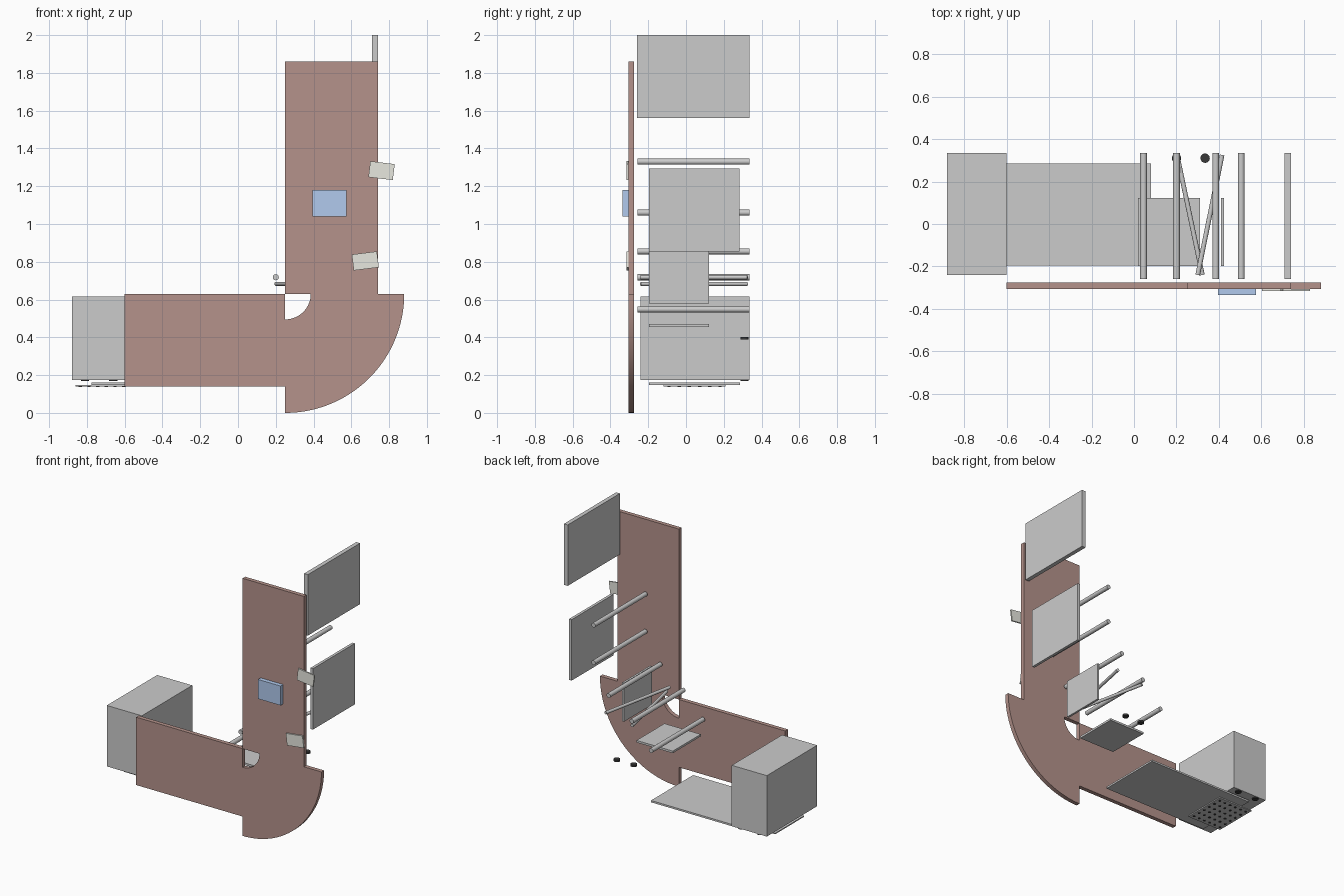
import bpy, bmesh, math
from mathutils import Vector

cube = bpy.data.objects.get("Cube")
if cube:
    bpy.data.objects.remove(cube, do_unlink=True)


def material(name, r, g, b):
    m = bpy.data.materials.new(name)
    m.use_nodes = True
    m.diffuse_color = (r, g, b, 1)
    m.node_tree.nodes["Principled BSDF"].inputs["Base Color"].default_value = (r, g, b, 1)
    return m


BROWN = material("brown_panel", 0.46, 0.29, 0.26)
BLUE = material("blue_display", 0.44, 0.59, 0.85)
PALE = material("pale_label", 0.8, 0.8, 0.74)
DARK = material("dark_rubber", 0.04, 0.04, 0.04)


def box(name, x, y, z, mat=None, tilt=0):
    """Box from its (min, max) ranges, tilted about the y axis."""
    bpy.ops.mesh.primitive_cube_add(size=1, location=[sum(r) / 2 for r in (x, y, z)])
    ob = bpy.context.object
    ob.name = name
    ob.scale = [r[1] - r[0] for r in (x, y, z)]
    ob.rotation_euler.y = math.radians(tilt)
    if mat:
        ob.data.materials.append(mat)
    return ob


def rod(name, start, end, radius, mat=None):
    """Cylinder between two points."""
    a, b = Vector(start), Vector(end)
    bpy.ops.mesh.primitive_cylinder_add(vertices=24, radius=radius, depth=(b - a).length,
                                        location=(a + b) / 2)
    ob = bpy.context.object
    ob.name = name
    ob.rotation_euler = (b - a).to_track_quat('Z', 'Y').to_euler()
    bpy.ops.object.shade_smooth_by_angle()
    if mat:
        ob.data.materials.append(mat)
    return ob


# Side panel: horizontal arm, upright arm and quarter-ring elbow
SIDE = (-0.305, -0.275)
box("side_panel_lower", (-0.6, 0.25), SIDE, (0.14, 0.63), BROWN)
box("side_panel_upright", (0.25, 0.74), SIDE, (0.63, 1.86), BROWN)


def elbow(name, cx, cz, inner, outer, steps=40):
    bm = bmesh.new()
    rings = []
    for r in (inner, outer):
        angles = [-math.pi / 2 * i / steps for i in range(steps + 1)]
        rings.append([bm.verts.new((cx + r * math.cos(t), SIDE[0], cz + r * math.sin(t)))
                      for t in angles])
    a, b = rings
    for i in range(steps):
        bm.faces.new((a[i], b[i], b[i + 1], a[i + 1]))
    out = bmesh.ops.extrude_face_region(bm, geom=bm.faces[:])
    moved = [v for v in out["geom"] if isinstance(v, bmesh.types.BMVert)]
    bmesh.ops.translate(bm, vec=(0, SIDE[1] - SIDE[0], 0), verts=moved)
    bmesh.ops.recalc_face_normals(bm, faces=bm.faces[:])
    me = bpy.data.meshes.new(name)
    bm.to_mesh(me)
    bm.free()
    me.materials.append(BROWN)
    ob = bpy.data.objects.new(name, me)
    bpy.context.collection.objects.link(ob)
    bpy.ops.object.select_all(action='DESELECT')
    ob.select_set(True)
    bpy.context.view_layer.objects.active = ob
    bpy.ops.object.shade_smooth_by_angle()


elbow("side_panel_elbow", 0.25, 0.63, 0.135, 0.63)

# Display and tilted labels on the outside of the panel
box("display", (0.395, 0.575), (-0.335, -0.305), (1.04, 1.18), BLUE)
LABEL = (-0.315, -0.305)
box("upper_label", (0.695, 0.825), LABEL, (1.24, 1.325), PALE, 7)
box("lower_label", (0.607, 0.741), LABEL, (0.762, 0.847), PALE, -7)

# End housing, top board and inner plates
box("end_housing", (-0.88, -0.6), (-0.24, 0.335), (0.175, 0.615))
box("top_board", (0.71, 0.74), (-0.26, 0.335), (1.56, 2.0))
box("back_plate", (0.715, 0.735), (-0.195, 0.283), (0.855, 1.295))
box("small_plate", (0.41, 0.425), (-0.197, 0.122), (0.578, 0.857))
box("shelf_plate", (0.02, 0.31), (-0.197, 0.122), (0.455, 0.47))
box("floor_plate", (-0.775, 0.08), (-0.195, 0.285), (0.147, 0.16))

# Vent plate with rows of dark studs underneath
box("vent_plate", (-0.86, -0.58), (-0.12, 0.21), (0.139, 0.147))
for i in range(6):
    for j in range(6):
        x, y = -0.835 + i * 0.046, -0.09 + j * 0.054
        rod(f"vent_stud_{i}_{j}", (x, y, 0.136), (x, y, 0.142), 0.009, DARK)

# Straight rollers across the width
for i, (x, z) in enumerate([(0.045, 0.548), (0.2, 0.718), (0.385, 0.855),
                            (0.505, 1.06), (0.505, 1.33)]):
    rod(f"roller_{i + 1}", (x, -0.258, z), (x, 0.335, z), 0.016)

# Crossed guide rods
rod("cross_rod_lower", (0.203, 0.325, 0.683), (0.322, -0.24, 0.683), 0.011)
rod("cross_rod_upper", (0.415, 0.325, 0.718), (0.3, -0.24, 0.718), 0.011)

# Small dark discs
for i, (x, z) in enumerate([(-0.81, 0.175), (-0.66, 0.175), (0.2, 0.395), (0.335, 0.395)]):
    rod(f"disc_{i + 1}", (x, 0.31, z - 0.007), (x, 0.31, z + 0.007), 0.022, DARK)
